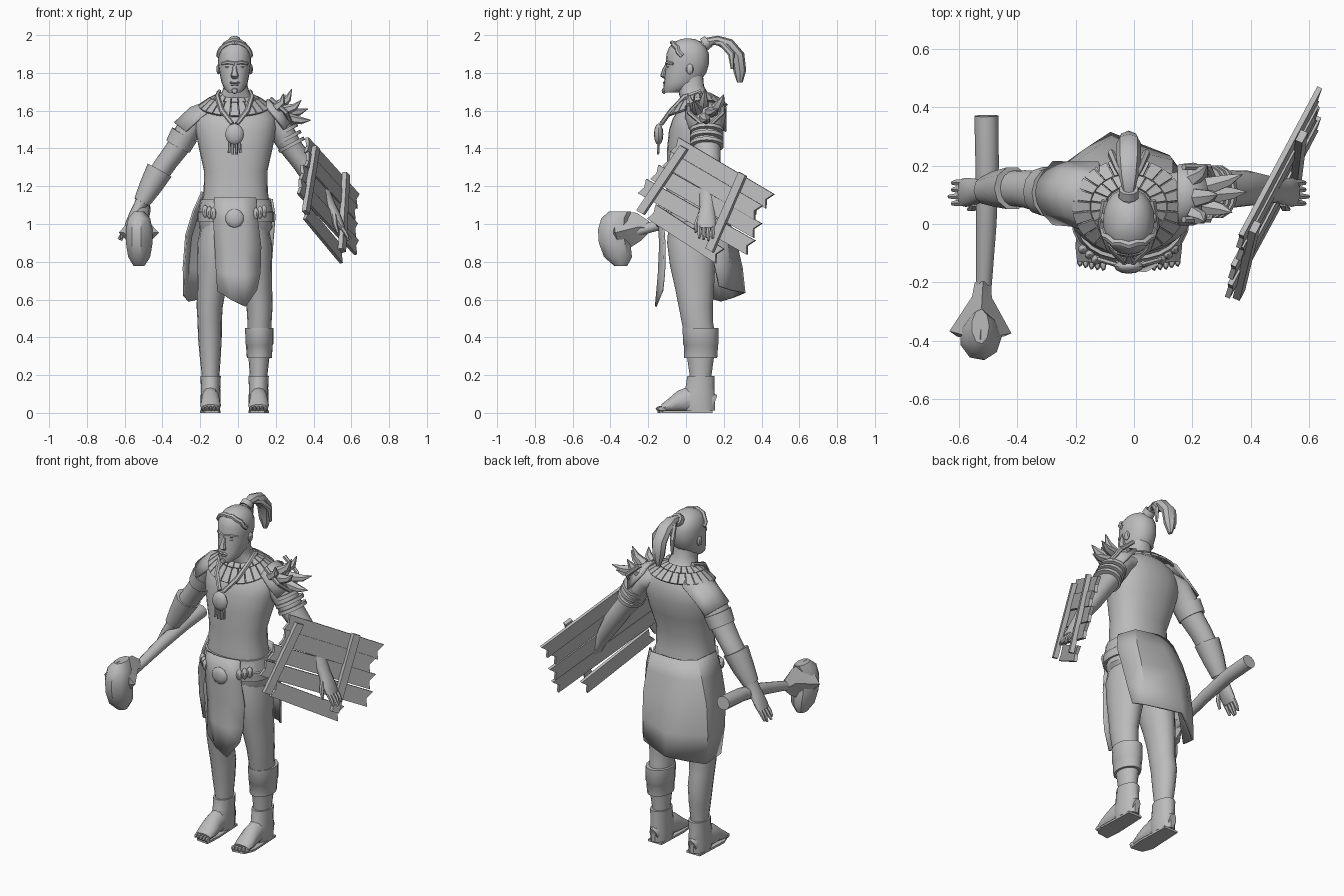
import bpy, bmesh, math
from mathutils import Vector as V

MID = -0.018  # body symmetry plane
X, Y, Z = V((1, 0, 0)), V((0, 1, 0)), V((0, 0, 1))
grey = bpy.data.materials.new("plain grey")
grey.diffuse_color = (0.5, 0.5, 0.5, 1)


def tube(pts, n=14, ref=Y, flat=False, e=1.0):
    """Loft through (x, y, z, ra, rb); rb lies along ref; flat keeps rings level."""
    vs, fs = [], []
    for i, p in enumerate(pts):
        a, b = pts[max(i - 1, 0)], pts[min(i + 1, len(pts) - 1)]
        t = Z if flat else (V(b[:3]) - V(a[:3])).normalized()
        v = (ref - t * t.dot(ref)).normalized()
        u = v.cross(t)
        for k in range(n):
            w = 2 * math.pi * k / n
            c, s = math.cos(w), math.sin(w)
            c, s = math.copysign(abs(c) ** e, c), math.copysign(abs(s) ** e, s)
            vs.append(V(p[:3]) + u * p[3] * c + v * p[-1] * s)
    for i in range(len(pts) - 1):
        for k in range(n):
            j = (k + 1) % n
            fs.append((i * n + k, i * n + j, i * n + n + j, i * n + n + k))
    fs += [tuple(range(n)), tuple(range(len(vs) - n, len(vs)))]
    return vs, fs


def ball(c, r, n=12, m=7):
    rows = [math.pi * (i + 0.15) / (m + 0.3) for i in range(m + 1)]
    return tube([(c[0], c[1], c[2] - r[2] * math.cos(a), r[0] * math.sin(a), r[1] * math.sin(a))
                 for a in rows], n, flat=True)


def slab(poly, th):
    poly = [V(p) for p in poly]
    nrm = sum((a.cross(b) for a, b in zip(poly, poly[1:] + poly[:1])), V()).normalized() * th / 2
    n = len(poly)
    sides = [(i, (i + 1) % n, n + (i + 1) % n, n + i) for i in range(n)]
    return ([p - nrm for p in poly] + [p + nrm for p in poly],
            sides + [tuple(range(n)), tuple(range(n, 2 * n))])


def sheet(rows):
    n = len(rows[0])
    return ([V(p) for r in rows for p in r],
            [(i * n + k, i * n + k + 1, i * n + n + k + 1, i * n + n + k)
             for i in range(len(rows) - 1) for k in range(n - 1)])


def mirror(ch):
    return [V((2 * MID - v[0], v[1], v[2])) for v in ch[0]], ch[1]


def part(name, *chunks, solid=0):
    vs, fs = [], []
    for cv, cf in chunks:
        o = len(vs)
        vs += cv
        fs += [tuple(i + o for i in f) for f in cf]
    me = bpy.data.meshes.new(name)
    me.from_pydata([tuple(v) for v in vs], [], fs)
    bm = bmesh.new()
    bm.from_mesh(me)
    bmesh.ops.recalc_face_normals(bm, faces=bm.faces[:])
    for f in bm.faces:
        f.smooth = True
    bm.to_mesh(me)
    bm.free()
    me.set_sharp_from_angle(angle=math.radians(38))
    me.materials.append(grey)
    ob = bpy.data.objects.new(name, me)
    bpy.context.scene.collection.objects.link(ob)
    if solid:
        md = ob.modifiers.new("thickness", 'SOLIDIFY')
        md.thickness, md.offset = solid, 0


def stack(rows, cx, n=20, e=1.0):
    """Level loft from (z, half width, front y, back y)."""
    return tube([(cx, (f + b) / 2, z, w, (b - f) / 2) for z, w, f, b in rows], n, flat=True, e=e)


# Torso and neck
part("torso", stack([(.92, .15, -.08, .13), (.98, .195, -.105, .16), (1.08, .185, -.115, .16),
                     (1.17, .17, -.105, .145), (1.28, .168, -.1, .14), (1.4, .195, -.1, .18),
                     (1.5, .215, -.09, .2), (1.56, .215, -.07, .198), (1.61, .185, -.035, .185),
                     (1.645, .13, -.02, .165), (1.68, .078, -.035, .125), (1.73, .063, -.045, .095),
                     (1.79, .06, -.04, .09)], -.012, 24, .88))

# Head with facial features
part("head", stack([(1.695, .032, -.115, -.04), (1.715, .054, -.12, .02), (1.75, .07, -.116, .07),
                    (1.8, .08, -.112, .108), (1.85, .087, -.106, .122), (1.9, .088, -.104, .122),
                    (1.935, .078, -.09, .108), (1.96, .06, -.068, .085), (1.978, .032, -.03, .05),
                    (1.983, .005, 0, .01)], MID, 20, .92))
part("nose", tube([(MID, -.1, 1.845, .01, .008), (MID, -.116, 1.81, .012, .013),
                   (MID, -.122, 1.785, .015, .021), (MID, -.11, 1.772, .006, .016)], 8, X))
brow = tube([(MID, -.102, 1.85, .011, .01), (-.055, -.096, 1.856, .011, .01),
             (-.085, -.066, 1.848, .008, .008)], 6)
ear = ball((-.104, .02, 1.82), (.011, .02, .028), 8, 5)
eye = ball((-.05, -.093, 1.833), (.018, .009, .008), 8, 4)
part("brows_ears_eyes", *[c for o in (brow, ear, eye) for c in (o, mirror(o))])
part("lips", ball((MID, -.113, 1.748), (.028, .01, .008), 10, 4),
     ball((MID, -.111, 1.736), (.024, .01, .008), 10, 4))
part("goatee", ball((MID, -.117, 1.705), (.018, .012, .016), 8, 4))

# Hair: raised hairline band and ponytail
band = []
for i in range(11):
    a = math.pi * i / 10
    band.append((MID + .086 * math.cos(a), -.02 - .045 * math.sin(a) - .008 * (i % 2), 1.89 + .07 * math.sin(a),
                 .012, .014))
part("hairline", tube(band, 6))
part("ponytail", tube([(MID, .07, 1.93, .034, .034), (MID, .12, 1.965, .024, .022),
                       (MID, .165, 1.973, .024, .034), (MID, .225, 1.95, .034, .042),
                       (MID, .275, 1.89, .036, .042), (MID, .285, 1.81, .034, .036),
                       (MID, .285, 1.75, .015, .01)], 8, X))
lock = tube([(-.02, .13, 1.965, .012, .01), (-.055, .19, 1.955, .016, .012), (-.078, .24, 1.9, .018, .013),
             (-.08, .245, 1.82, .008, .006)], 6, X)
part("hair_locks", lock, mirror(lock))
part("hair_tie", tube([(MID, .095, 1.95, .036, .036), (MID, .12, 1.968, .034, .034)], 10, X))

# Legs and sandalled feet
leg = tube([(-.105, .03, 1.02, .085, .12), (-.115, .03, .9, .1, .13), (-.125, .035, .78, .092, .12),
            (-.14, .045, .66, .077, .103), (-.15, .052, .56, .069, .09), (-.15, .06, .48, .064, .083),
            (-.149, .075, .4, .063, .082), (-.147, .077, .3, .056, .072), (-.145, .077, .2, .047, .058),
            (-.145, .077, .1, .045, .058)], 16, flat=True)
part("legs", leg, mirror(leg))
foot = tube([(-.145, .15, .05, .045, .025), (-.145, .11, .065, .06, .045), (-.145, .04, .075, .075, .046),
             (-.145, -.03, .06, .058, .051), (-.145, -.08, .04, .037, .055), (-.145, -.125, .026, .02, .05)],
            12, X)
toes = [ball((-.185 + .02 * i, -.125 - .005 * i + .003 * max(i - 2, 0), .022),
             (.0105, .022, .014), 7, 4) for i in range(5)]
part("feet", foot, mirror(foot), *toes, *[mirror(t) for t in toes])
boot = stack([(.012, .05, -.01, .155), (.07, .053, -.03, .157), (.13, .051, -.005, .152),
              (.195, .054, .005, .152)], -.145, 14)
part("ankle_wraps", boot, mirror(boot))
sole = slab([(-.19, .14, .006), (-.1, .14, .006), (-.092, -.06, .006), (-.1, -.15, .006),
             (-.175, -.14, .006), (-.2, -.08, .006)], .012)
part("soles", sole, mirror(sole))
part("shin_cuff", stack([(.29, .066, -.01, .165), (.36, .071, -.012, .17), (.365, .074, -.016, .173),
                         (.45, .075, -.018, .172)], .113, 16))

# Arms and hands
arm = tube([(-.15, .09, 1.575, .055, .08), (-.22, .1, 1.55, .066, .086), (-.27, .105, 1.485, .066, .082),
            (-.315, .11, 1.41, .06, .072), (-.375, .12, 1.33, .056, .064), (-.43, .122, 1.25, .055, .06),
            (-.485, .118, 1.16, .043, .05), (-.525, .113, 1.09, .031, .04), (-.55, .11, 1.045, .029, .046),
            (-.575, .108, 1.0, .022, .05), (-.59, .108, .975, .015, .046)], 16)
fingers = [tube([(-.58, .073 + .023 * i, .99, .0125, .0125), (-.605, .071 + .0235 * i, .955, .0115, .0115),
                 (-.62 - .012 * (i == 1), .07 + .0235 * i, .925 - .006 * (i % 3), .007, .007)], 6) for i in range(4)]
thumb = tube([(-.545, .075, 1.05, .016, .016), (-.55, .055, 1.0, .013, .013), (-.565, .05, .955, .007, .007)], 6)
hand = fingers + [thumb]
part("arms", arm, mirror(arm))
part("fingers", *hand, *[mirror(h) for h in hand])
cape = []
for xm, xe, zm, ze, yf, yb in ((-.11, -.12, 1.665, 1.625, -.035, .21), (-.25, -.215, 1.615, 1.545, -.005, .21),
                               (-.335, -.275, 1.535, 1.49, .0, .212)):
    cape.append([(xm + (xe - xm) * abs(s) ** 2, (yf + yb) / 2 + (yb - yf) / 2 * s, zm + (ze - zm) * abs(s) ** 2)
                 for s in (-1, -.66, -.33, 0, .33, .66, 1)])
part("left_shoulder_cape", sheet(cape), solid=.01)
part("upper_arm_band", tube([(-.283, .108, 1.475, .075, .088), (-.318, .112, 1.41, .07, .082)], 12))
part("forearm_cuff", tube([(-.415, .122, 1.285, .072, .075), (-.465, .12, 1.195, .06, .064),
                           (-.51, .115, 1.115, .044, .048)], 10))

# Spiked shoulder guard and arm rings on the shield arm
guard = []
for xm, xe, zm, ze, yf, yb in ((.15, .15, 1.655, 1.62, .0, .2), (.225, .2, 1.625, 1.56, .0, .205),
                               (.285, .245, 1.55, 1.5, .02, .19)):
    guard.append([(xm + (xe - xm) * s * s, (yf + yb) / 2 + (yb - yf) / 2 * s, zm + (ze - zm) * s * s)
                  for s in (-1, -.5, 0, .5, 1)])
part("shoulder_guard", sheet(guard), solid=.015)
spikes = []
for b, t in (((.2, .03, 1.62), (.24, .01, 1.69)), ((.215, .09, 1.625), (.285, .1, 1.715)),
             ((.2, .16, 1.61), (.25, .2, 1.685)), ((.24, .06, 1.6), (.335, .04, 1.655)),
             ((.25, .13, 1.59), (.37, .17, 1.61)), ((.26, .1, 1.56), (.385, .11, 1.55))):
    b, t = V(b), V(t)
    mid = (b + t) / 2 + V((.014, 0, -.008))
    spikes.append(tube([(*b, .03, .034), (*mid, .019, .022), (*t, .002, .002)], 6))
part("shoulder_spikes", *spikes)
strap = [tube([(.17, y0, 1.665, .012, .012), (.255, y0, 1.59, .012, .012), (.29, .11, 1.51, .012, .012)], 6)
         for y0 in (.015, .195)]
part("guard_straps", *strap)
part("arm_rings", *[tube([(.243 + .018 * i, .11, 1.5 - .036 * i, .076, .092),
                          (.252 + .018 * i, .11, 1.483 - .036 * i, .076, .092)], 14) for i in range(3)])

# Feather collar, cord and pendant
plates = []
for r0, r1, z0, z1, n in ((.08, .128, 1.69, 1.668, 20), (.13, .19, 1.668, 1.628, 24)):
    for k in range(n):
        a, h = 2 * math.pi * k / n, math.pi / n * .9
        def at(r, w, z):
            drop = .5 * (r - .075) * max(-math.sin(w), 0)
            return (MID + r * math.cos(w), .06 + .84 * r * math.sin(w), z - drop)
        plates.append(slab([at(r0, a - h, z0), at(r0, a + h, z0), at(r1, a + h, z1), at(r1, a - h, z1)], .012))
part("feather_collar", *plates)
cord = tube([(-.1, .08, 1.70, .012, .014), (-.11, -.01, 1.672, .014, .014), (-.085, -.08, 1.6, .014, .012),
             (-.03, -.13, 1.53, .012, .012)], 6)
part("necklace_cord", cord, mirror(cord))
part("pendant", ball((MID, -.145, 1.475), (.05, .025, .057), 12, 6))
part("pendant_tassels", *[tube([(MID + d, -.145, 1.43, .008, .008), (MID + d * 1.1, -.148, 1.365 + abs(d) * .4, .007, .007)], 6)
                          for d in (-.027, -.009, .009, .027)])

# Belt with buckle and pouches
part("belt", stack([(1.01, .203, -.128, .17), (1.06, .203, -.132, .172), (1.065, .197, -.128, .168),
                    (1.13, .186, -.122, .162)], -.012, 24, .88))
part("belt_buckle", ball((MID, -.148, 1.03), (.05, .018, .05), 12, 5))
pouch = [ball((-.13 - .022 * i, -.122 + .018 * i, 1.055 + .006 * i), (.018, .018, .034), 7, 4) for i in range(3)]
part("belt_pouches", *pouch, *[mirror(p) for p in pouch])

# Loincloth front and back
part("front_cloth", sheet([
    [(-.125, -.118, 1.14), (-.06, -.138, 1.14), (.02, -.138, 1.14), (.095, -.118, 1.14)],
    [(-.13, -.122, 1.02), (-.06, -.142, 1.02), (.03, -.142, 1.02), (.105, -.122, 1.02)],
    [(-.122, -.115, .88), (-.06, -.135, .88), (.03, -.138, .88), (.122, -.112, .88)],
    [(-.115, -.115, .74), (-.05, -.14, .74), (.03, -.145, .73), (.118, -.115, .74)],
    [(-.108, -.125, .645), (-.04, -.152, .6), (.04, -.16, .562), (.1, -.125, .65)]]), solid=.01)
part("back_cloth", sheet([
    [(-.19, -.01, 1.17), (-.165, .13, 1.165), (-.09, .17, 1.16), (-.02, .178, 1.16), (.12, .155, 1.15), (.18, .08, 1.13)],
    [(-.235, .0, 1.07), (-.21, .15, 1.06), (-.13, .195, 1.06), (-.04, .21, 1.06), (.13, .18, 1.05), (.195, .09, 1.04)],
    [(-.275, .02, .94), (-.25, .165, .93), (-.16, .235, .93), (-.06, .26, .92), (.13, .215, .92), (.185, .12, .92)],
    [(-.288, .05, .77), (-.265, .175, .76), (-.17, .25, .765), (-.075, .295, .77), (.12, .23, .78), (.175, .15, .79)],
    [(-.285, .08, .62), (-.26, .185, .59), (-.17, .25, .61), (-.08, .31, .635), (.11, .235, .65), (.16, .175, .67)]]),
    solid=.01)


# Plank shield with two cross bars
def on_shield(y, z, off=0):
    return (.587 + .45 * y - .14 * z + off, y, z)


planks = []
for i, (y0, z0, y1, z1) in enumerate(((-.06, 1.42, .445, 1.12), (-.1, 1.345, .385, 1.06), (-.165, 1.275, .38, .965),
                                      (-.23, 1.2, .345, .875), (-.18, 1.065, .18, .83))):
    py, pz = .022, .038
    poly = [(y0 + py, z0 + pz), (y0 + .012, z0 - .008), (y0 - py, z0 - pz), (y1 - py, z1 - pz),
            (y1 - .02, z1 + .01), (y1 + py, z1 + pz)]
    planks.append(slab([on_shield(*p, .008 * (i % 2)) for p in poly], .018))
part("shield_planks", *planks)
bars = []
for y0, z0, y1, z1 in ((-.01, 1.405, -.24, 1.06), (.3, 1.265, .125, .86)):
    bars.append(slab([on_shield(y, z, .028) for y, z in ((y0 - .018, z0 + .01), (y0 + .018, z0 - .01),
                                                         (y1 + .018, z1 - .01), (y1 - .018, z1 + .01))], .026))
part("shield_bars", *bars)

# Stone club
part("club_shaft", tube([(-.505, .37, 1.09, .04, .041), (-.502, .2, 1.075, .038, .04), (-.505, 0, 1.035, .034, .035),
                         (-.512, -.18, .985, .028, .028), (-.52, -.3, .95, .026, .026)], 12, X))
part("club_flange", tube([(-.516, -.2, .98, .035, .028), (-.52, -.25, .985, .075, .034),
                          (-.525, -.37, .955, .115, .106), (-.525, -.385, .955, .09, .08)], 4, X))
part("club_stone", tube([(-.525, -.345, .778, .03, .035), (-.525, -.36, .825, .06, .075), (-.525, -.378, .9, .073, .085),
                         (-.525, -.385, .97, .073, .082), (-.525, -.375, 1.03, .06, .075),
                         (-.525, -.35, 1.065, .03, .06)], 9, flat=True))
